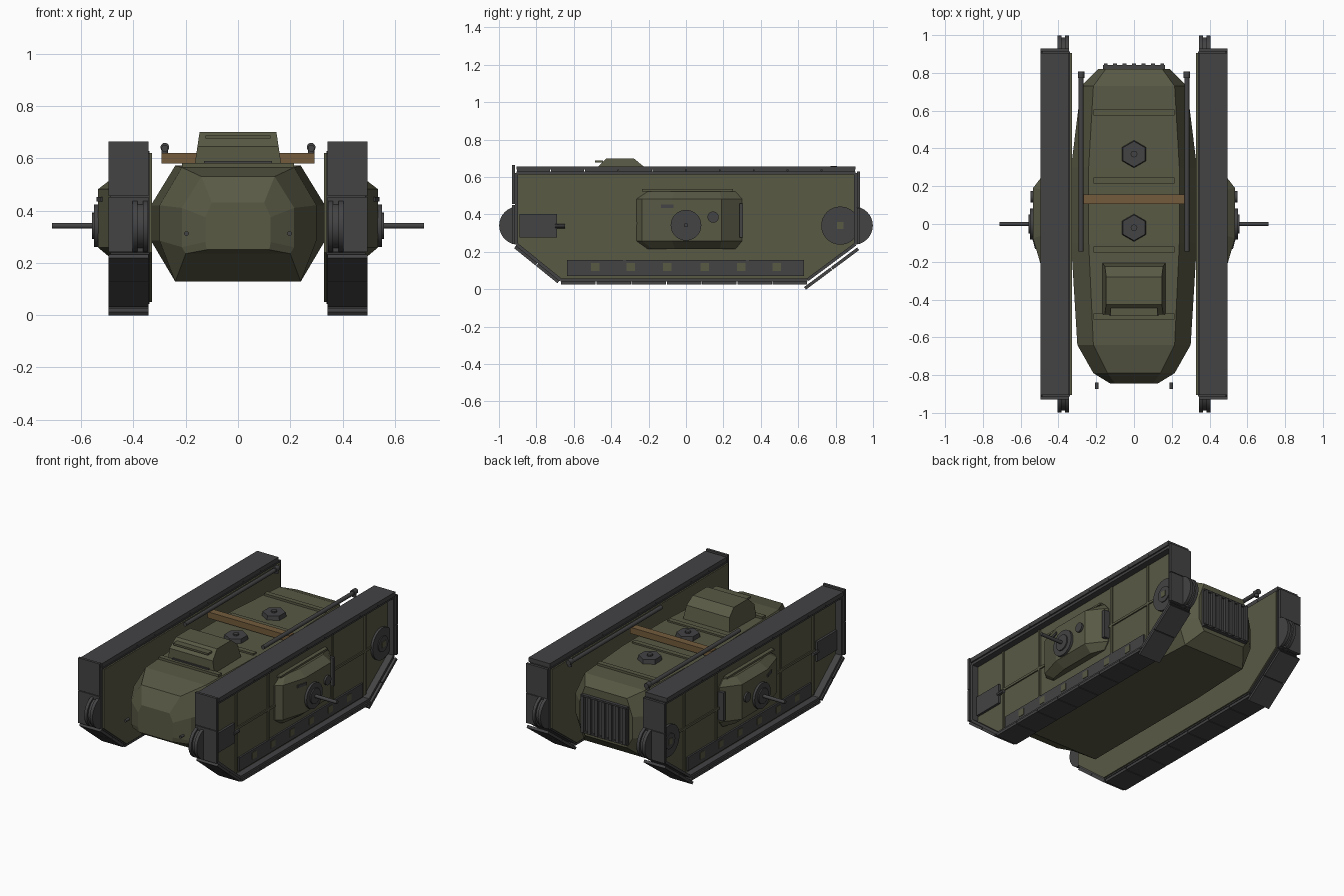
import bpy, bmesh, math
from mathutils import Matrix, Vector

if "Cube" in bpy.data.objects:
    bpy.data.objects.remove(bpy.data.objects["Cube"])


def material(name, col):
    m = bpy.data.materials.new(name)
    m.diffuse_color = (*col, 1)
    m.use_nodes = True
    m.node_tree.nodes["Principled BSDF"].inputs["Base Color"].default_value = m.diffuse_color
    return m


OLIVE = material("olive paint", (0.1, 0.1, 0.06))
STEEL = material("dark steel", (0.056, 0.056, 0.059))
WOOD = material("brown wood", (0.17, 0.105, 0.045))


def finish(name, bm, mat, smooth=False):
    bmesh.ops.recalc_face_normals(bm, faces=bm.faces)
    me = bpy.data.meshes.new(name)
    bm.to_mesh(me)
    bm.free()
    me.materials.append(mat)
    ob = bpy.data.objects.new(name, me)
    bpy.context.collection.objects.link(ob)
    if smooth:
        bpy.ops.object.select_all(action='DESELECT')
        bpy.context.view_layer.objects.active = ob
        ob.select_set(True)
        bpy.ops.object.shade_smooth_by_angle(angle=math.radians(35))
    return ob


def loft(name, rings, mat):
    """Skin closed rings of points and cap both ends."""
    bm = bmesh.new()
    vs = [[bm.verts.new(p) for p in r] for r in rings]
    n = len(vs[0])
    for a, b in zip(vs, vs[1:]):
        for i in range(n):
            j = (i + 1) % n
            bm.faces.new((a[i], a[j], b[j], b[i]))
    bm.faces.new(vs[0])
    bm.faces.new(vs[-1])
    return finish(name, bm, mat)


def prism(name, pts, x0, x1, mat):
    """Extrude a side profile (y, z) across x."""
    return loft(name, [[(x, y, z) for y, z in pts] for x in (x0, x1)], mat)


def box(name, x0, x1, y0, y1, z0, z1, mat):
    return prism(name, [(y0, z0), (y1, z0), (y1, z1), (y0, z1)], x0, x1, mat)


def cyl(name, p, q, r, mat, sides=24, r2=None):
    p, q = Vector(p), Vector(q)
    bm = bmesh.new()
    rot = Vector((0, 0, 1)).rotation_difference(q - p).to_matrix().to_4x4()
    bmesh.ops.create_cone(bm, cap_ends=True, segments=sides, radius1=r,
                          radius2=r if r2 is None else r2, depth=(q - p).length,
                          matrix=Matrix.Translation((p + q) / 2) @ rot)
    return finish(name, bm, mat, sides > 8)


# Faceted hull
def hull_ring(y, wt, wm, wb, zt, zu, zl, zb):
    half = [(wt, zt), (wm, zu), (wm, zl), (wb, zb)]
    return [(x, y, z) for x, z in half] + [(-x, y, z) for x, z in reversed(half)]


loft("hull", [hull_ring(*r) for r in (
    (-0.845, .10, .125, .12, .43, .375, .28, .25),
    (-0.79, .14, .215, .20, .53, .41, .26, .235),
    (-0.64, .215, .30, .24, .565, .42, .285, .128),
    (-0.10, .24, .333, .24, .572, .42, .285, .128),
    (0.30, .24, .333, .24, .572, .42, .285, .128),
    (0.73, .215, .28, .22, .565, .42, .285, .128),
    (0.82, .15, .19, .15, .53, .42, .28, .21))], OLIVE)

# Deck straps, hatches and timber beam
for y in (-0.49, -0.135, 0.23, 0.59):
    box("deck_strap", -.215, .215, y - .016, y + .016, .56, .582, OLIVE)
for y in (-0.02, 0.37):
    cyl("hex_hatch", (0, y, .56), (0, y, .598), .075, STEEL, 6, .068)
    cyl("hatch_knob", (0, y, .598), (0, y, .608), .018, STEEL, 8)
box("timber_beam", -.293, .293, .107, .155, .58, .62, WOOD)

# Command cupola, narrowing upwards
prof = [(-.48, .56), (-.48, .645), (-.425, .70), (-.28, .70), (-.225, .655), (-.205, .56)]
loft("cupola", [[(s * (.168 - (z - .56) * .15), y, z) for y, z in prof] for s in (-1, 1)], OLIVE)
box("cupola_visor", -.125, .125, -.487, -.445, .676, .688, OLIVE)
box("cupola_sill", -.13, .13, -.488, -.47, .565, .59, STEEL)

# Rear radiator grille
box("grille_panel", -.165, .165, .80, .832, .235, .48, STEEL)
for i in range(7):
    x = -.15 + i * .05
    box("grille_fin", x - .01, x + .01, .825, .85, .24, .475, STEEL)
for z in (.235, .47):
    box("grille_frame", -.165, .165, .825, .843, z, z + .012, STEEL)

# Track unit outline (y, z), closed loop
OUT = [(-.905, .62), (.905, .62), (.905, .24), (.65, .05), (-.67, .05), (-.905, .24)]
PLATE = .445   # recessed outer side plate


def strip(name, p, q, lo, hi, x0, x1, mat):
    """Flat slab along edge p-q, between two distances outside it."""
    p, q = Vector(p), Vector(q)
    d = (q - p).normalized()
    n = Vector((-d.y, d.x))
    prism(name, [tuple(v) for v in (p + n * lo, q + n * lo, q + n * hi, p + n * hi)], x0, x1, mat)


for s in (1, -1):
    # Side frame with overhanging steel rim and track plates around it
    prism("track_frame", OUT, s * .329, s * PLATE, OLIVE)
    for i, p in enumerate(OUT):
        p, q = Vector(p), Vector(OUT[(i + 1) % 6])
        d = (q - p).normalized()
        strip("frame_rim", p, q, -.008, .008, s * .338, s * .487, STEEL)
        a, b = (0, (q - p).length)
        lift = .012 if i == 2 else 0
        if i == 1:
            a = -.01
        if i == 2:
            b += .04
        if i == 5:
            b += .046
        n = max(2, round((b - a) / .19))
        step = (b - a) / n
        for k in range(n):
            u = p + d * (a + k * step + .002)
            v = p + d * (a + (k + 1) * step - .002)
            strip("track_plate", u, v, .008 + lift, .025 + lift, s * .343, s * .496, STEEL)
        if i == 0:
            strip("track_top_cap", p, q, .02, .036, s * .343, s * .496, STEEL)

    # Thin panel ribs on the outer side
    for y in (-.66, -.33, .33, .66):
        box("side_rib", s * .44, s * .453, y - .008, y + .008, .07, .61, OLIVE)
    for y0, y1 in ((-.68, -.26), (.29, .72)):
        box("side_crossbar", s * .44, s * .453, y0, y1, .345, .36, OLIVE)

    # Lower mud panel with square openings
    box("lower_panel", s * .44, s * .456, -.635, .63, .07, .157, STEEL)
    for y in (-.485, -.295, -.1, .1, .295, .485):
        box("panel_square", s * .45, s * .459, y - .022, y + .022, .097, .14, OLIVE)

    # Front tensioner box
    box("tensioner_box", s * .44, s * .46, -.89, -.69, .275, .402, STEEL)
    cyl("tensioner_rod", (s * .456, -.70, .337), (s * .456, -.648, .337), .012, STEEL, 8)

    # End wheels
    for y in (-.897, .897):
        cyl("wheel_core", (s * .35, y, .34), (s * .40, y, .34), .09, STEEL, 32)
        for x in (.344, .384):
            cyl("wheel_rim", (s * x, y, .34), (s * (x + .02), y, .34), .102, STEEL, 32)

    # Rear drive cover
    cyl("drive_cover", (s * .44, .825, .34), (s * .46, .825, .34), .102, STEEL, 32)
    cyl("drive_ring", (s * .46, .825, .34), (s * .466, .825, .34), .05, STEEL)
    box("drive_cap", s * .46, s * .470, .807, .843, .322, .358, OLIVE)

    # Side sponson: plan outline with chamfered roof and floor
    wide = [(.43, -.265), (.45, -.265), (.488, -.235), (.535, -.075),
            (.535, .19), (.45, .30), (.43, .30)]
    narrow = [(.43, -.205), (.45, -.205), (.463, -.18), (.483, -.06),
              (.483, .18), (.45, .265), (.43, .265)]
    loft("sponson", [[(s * x, y, z) for x, y in r] for z, r in (
        (.215, narrow), (.258, wide), (.482, wide), (.522, narrow))], OLIVE)
    box("sponson_gutter", s * .44, s * .47, -.235, .25, .523, .535, OLIVE)
    box("sponson_handle", s * .445, s * .483, .285, .306, .275, .458, STEEL)
    loft("sponson_slit", [[(s * (x + e), y, z) for y, x in ((-.133, .518), (-.067, .535))
                           for e in ((-.01, .006) if y < -.1 else (.006, -.01))]
                          for z in (.434, .452)], STEEL)
    cyl("pistol_port", (s * .525, .145, .385), (s * .547, .145, .385), .03, STEEL)

    # Gun with round shield
    cyl("gun_shield", (s * .52, 0, .342), (s * .55, 0, .342), .082, STEEL, 32)
    cyl("gun_collar", (s * .55, 0, .342), (s * .558, 0, .342), .05, STEEL)
    cyl("gun_barrel", (s * .55, 0, .342), (s * .712, 0, .342), .011, STEEL, 16)

    # Exhaust pipe along the deck edge with a turned-down end
    cyl("exhaust_pipe", (s * .28, -.145, .638), (s * .28, .79, .638), .013, STEEL, 12)
    cyl("exhaust_tip", (s * .28, .772, .642), (s * .28, .808, .642), .017, STEEL, 12)
    cyl("exhaust_elbow", (s * .28, .79, .612), (s * .28, .79, .64), .013, STEEL, 12)

    # Small nose lamps
    cyl("nose_lamp", (s * .197, -.84, .312), (s * .197, -.873, .312), .009, STEEL, 12)
